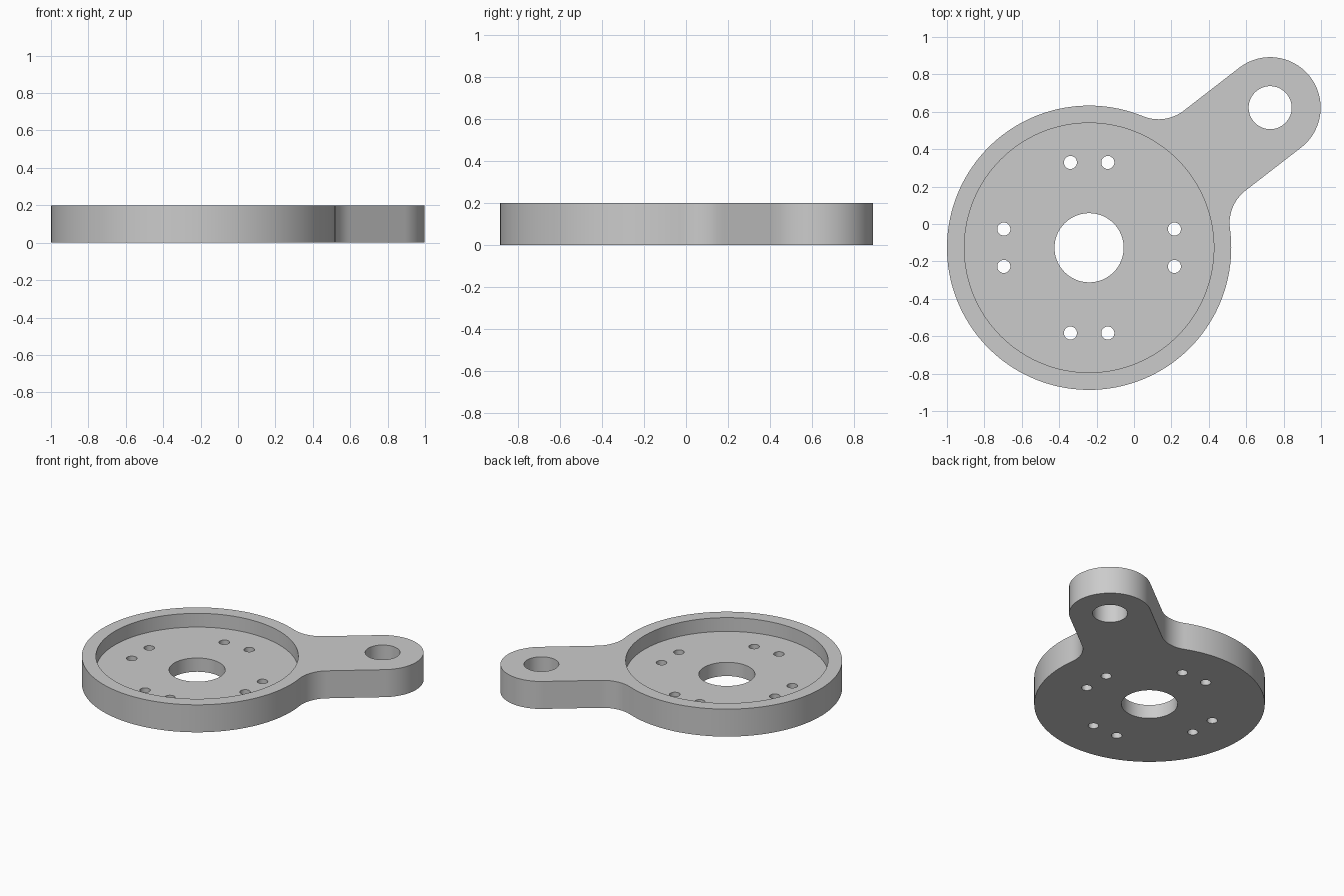
import bpy, bmesh
from math import sin, cos, pi, asin, atan2, sqrt, radians
from mathutils import Vector

cube = bpy.data.objects.get("Cube")
if cube:
    bpy.data.objects.remove(cube, do_unlink=True)

HEIGHT, FLOOR = 0.2, 0.1
DISC, DISC_R = Vector((-0.24, -0.127)), 0.76
LUG, LUG_R = Vector((0.728, 0.622)), 0.27
FILLET_R = 0.22

grey = bpy.data.materials.new("plain grey")
grey.use_nodes = True
colour = (0.6, 0.6, 0.6, 1)
grey.diffuse_color = colour
grey.node_tree.nodes["Principled BSDF"].inputs["Base Color"].default_value = colour


def arc(centre, radius, start, end, steps):
    """Points along an arc, both ends included."""
    return [centre + radius * Vector((cos(a), sin(a)))
            for a in (start + (end - start) * i / steps for i in range(steps + 1))]


def prism(name, outline, bottom, top):
    """Extrude a closed outline from bottom to top."""
    bm = bmesh.new()
    base = bm.faces.new([bm.verts.new((p.x, p.y, bottom)) for p in outline])
    grown = bmesh.ops.extrude_face_region(bm, geom=[base])
    verts = [v for v in grown["geom"] if isinstance(v, bmesh.types.BMVert)]
    bmesh.ops.translate(bm, verts=verts, vec=(0, 0, top - bottom))
    bmesh.ops.recalc_face_normals(bm, faces=bm.faces)
    mesh = bpy.data.meshes.new(name)
    bm.to_mesh(mesh)
    bm.free()
    mesh.materials.append(grey)
    obj = bpy.data.objects.new(name, mesh)
    bpy.context.collection.objects.link(obj)
    return obj


# Outline: round disc, concave fillets, straight arm and rounded lug
axis = LUG - DISC
tilt = atan2(axis.y, axis.x)
reach = DISC_R + FILLET_R
spread = asin((LUG_R + FILLET_R) / reach)


def fillet(side, start, end):
    a = tilt + side * spread
    centre = DISC + reach * Vector((cos(a), sin(a)))
    return arc(centre, FILLET_R, start, end, 16)


outline = arc(DISC, DISC_R, tilt + spread, tilt + 2 * pi - spread, 120)
outline += fillet(-1, tilt - spread + pi, tilt + pi / 2)[1:]
outline += arc(LUG, LUG_R, tilt - pi / 2, tilt + pi / 2, 48)
outline += fillet(1, tilt - pi / 2, tilt + spread - pi)[:-1]
plate = prism("mounting_plate", outline, 0, HEIGHT)

# Cutters: shallow recess, centre bore, lug bore and four pairs of screw holes
cuts = [("recess", DISC, 0.667, FLOOR, 128),
        ("centre_bore", DISC, 0.185, -0.1, 64),
        ("lug_bore", LUG, 0.115, -0.1, 64)]
for quarter in range(4):
    a = quarter * pi / 2
    out, along = Vector((cos(a), sin(a))), Vector((-sin(a), cos(a)))
    for side in (-1, 1):
        cuts.append(("screw_hole", DISC + 0.456 * out + side * 0.1 * along, 0.035, -0.1, 32))

bpy.context.view_layer.objects.active = plate
for name, centre, radius, bottom, sides in cuts:
    cutter = prism(name + "_cutter", arc(centre, radius, 0, 2 * pi, sides)[:-1], bottom, 0.4)
    cutter.hide_render = True
    mod = plate.modifiers.new(name, "BOOLEAN")
    mod.operation, mod.solver, mod.object = "DIFFERENCE", "EXACT", cutter
    bpy.ops.object.modifier_apply(modifier=mod.name)
    bpy.data.objects.remove(cutter, do_unlink=True)

# Smooth round walls, crisp rims
bpy.ops.object.select_all(action="DESELECT")
plate.select_set(True)
bpy.ops.object.shade_smooth_by_angle(angle=radians(30))
